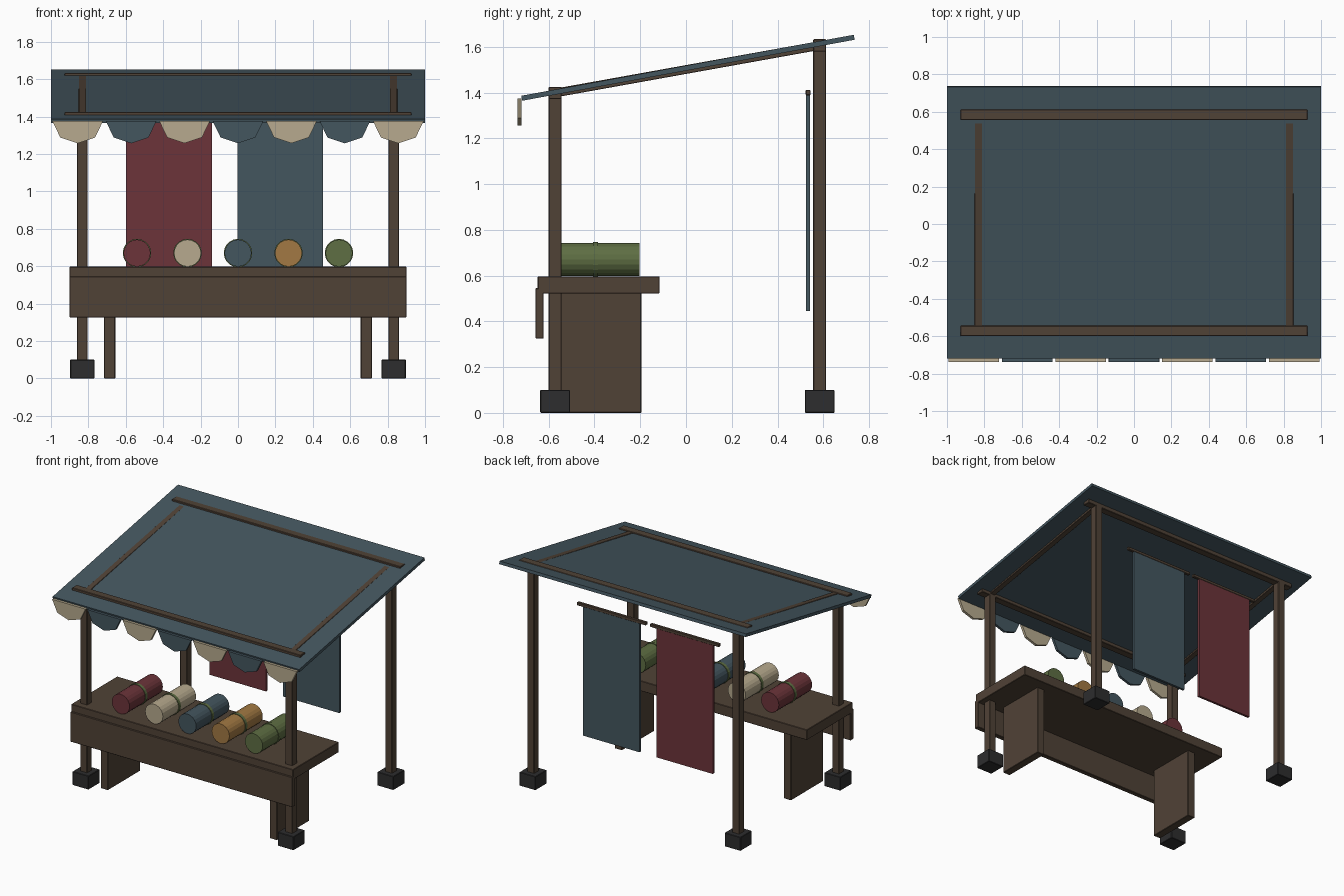
import bpy, math
from mathutils import Vector

if "Cube" in bpy.data.objects:
    bpy.data.objects.remove(bpy.data.objects["Cube"])


def mat(name, r, g, b):
    lin = [(c / 255 / 12.92) if c < 11 else ((c / 255 + 0.055) / 1.055) ** 2.4 for c in (r, g, b)]
    m = bpy.data.materials.new(name)
    m.diffuse_color = (*lin, 1)
    m.use_nodes = True
    m.node_tree.nodes["Principled BSDF"].inputs["Base Color"].default_value = m.diffuse_color
    return m


WOOD = mat("brown wood", 80, 66, 54)
STONE = mat("dark stone", 45, 45, 46)
BLUE = mat("slate blue cloth", 68, 86, 95)
RED = mat("maroon cloth", 108, 52, 58)
CREAM = mat("cream cloth", 183, 170, 142)
OCHRE = mat("ochre cloth", 162, 121, 67)
GREEN = mat("green cloth", 94, 110, 67)


def mesh(name, verts, faces, material):
    me = bpy.data.meshes.new(name)
    me.from_pydata(verts, [], faces)
    me.materials.append(material)
    ob = bpy.data.objects.new(name, me)
    bpy.context.collection.objects.link(ob)
    return ob


def prism(name, profile, axis, lo, hi, material, bevel=0):
    """Extrude a 2D profile along x (profile y,z) or y (profile x,z)."""
    def place(p, t):
        return (t, p[0], p[1]) if axis == 'x' else (p[0], t, p[1])
    n = len(profile)
    verts = [place(p, lo) for p in profile] + [place(p, hi) for p in profile]
    faces = [tuple(range(n))[::-1], tuple(range(n, 2 * n))]
    faces += [(i, (i + 1) % n, n + (i + 1) % n, n + i) for i in range(n)]
    if axis == 'y':
        faces = [f[::-1] for f in faces]
    ob = mesh(name, verts, faces, material)
    if bevel:
        mod = ob.modifiers.new("soft_edges", 'BEVEL')
        mod.width = bevel
        mod.segments = 1
    return ob


def box(name, x, y, z, material, bevel=0.003):
    prof = [(y[0], z[0]), (y[1], z[0]), (y[1], z[1]), (y[0], z[1])]
    return prism(name, prof, 'x', x[0], x[1], material, bevel)


def sloped(name, x, a, b, thick, material, bevel=0):
    """Slab between two (y, z) centre points."""
    a, b = Vector(a), Vector(b)
    d = (b - a).normalized()
    n = Vector((-d.y, d.x)) * thick / 2
    return prism(name, [a - n, b - n, b + n, a + n], 'x', x[0], x[1], material, bevel)


def roll(name, x, y, z, r, length, material, sides=20):
    prof = [(x + r * math.cos(2 * math.pi * i / sides), z + r * math.sin(2 * math.pi * i / sides))
            for i in range(sides)]
    return prism(name, prof, 'y', y - length / 2, y + length / 2, material)


# posts, feet and cross beams
for place, y, top in (("front", -0.572, 1.40), ("back", 0.584, 1.605)):
    for side, s in (("left", -1), ("right", 1)):
        x = s * 0.832
        box(f"{place}_{side}_post", (x - 0.028, x + 0.028), (y - 0.028, y + 0.028), (0.01, top), WOOD)
        box(f"{place}_{side}_foot", (x - 0.065, x + 0.065), (y - 0.065, y + 0.065), (0, 0.1), STONE)
    beam_top = 1.425 if place == "front" else 1.633
    box(f"{place}_beam", (-0.927, 0.927), (y - 0.028, y + 0.028), (beam_top - 0.054, beam_top), WOOD)

# sloping side rails and canopy
for side, s in (("left", -1), ("right", 1)):
    x = s * 0.832
    sloped(f"{side}_rail", (x - 0.02, x + 0.02), (-0.572, 1.398), (0.584, 1.6055), 0.038, WOOD, 0.002)
sloped("canopy", (-1, 1), (-0.718, 1.375), (0.735, 1.6415), 0.022, BLUE)

# scalloped valance, alternating colours
for i in range(7):
    c = (i - 3) * 2 / 7
    prof = [(c - 0.135, 1.375), (c - 0.093, 1.288), (c, 1.257), (c + 0.093, 1.288), (c + 0.135, 1.375)]
    prism(f"valance_scallop_{i + 1}", prof, 'y', -0.737, -0.718, BLUE if i % 2 else CREAM)

# counter table
box("counter_top", (-0.9, 0.9), (-0.648, -0.115), (0.522, 0.597), WOOD)
box("counter_apron", (-0.9, 0.9), (-0.658, -0.622), (0.325, 0.545), WOOD)
for side, s in (("left", -1), ("right", 1)):
    x = s * 0.686
    box(f"counter_{side}_leg", (x - 0.03, x + 0.03), (-0.57, -0.195), (0, 0.53), WOOD)

# cloth rolls with tie bands
for i, m in enumerate((RED, CREAM, BLUE, OCHRE, GREEN)):
    x = (i - 2) * 0.27
    roll(f"cloth_roll_{i + 1}", x, -0.395, 0.67, 0.072, 0.385, m)
    roll(f"roll_tie_{i + 1}", x, -0.395, 0.67, 0.076, 0.022, GREEN)

# hanging cloths on rods at the back
for name, c, m in (("maroon", -0.369, RED), ("blue", 0.225, BLUE)):
    box(f"{name}_hanging_cloth", (c - 0.229, c + 0.229), (0.525, 0.543), (0.445, 1.395), m, 0)
    box(f"{name}_hanging_rod", (c - 0.28, c + 0.28), (0.523, 0.545), (1.388, 1.411), WOOD)
